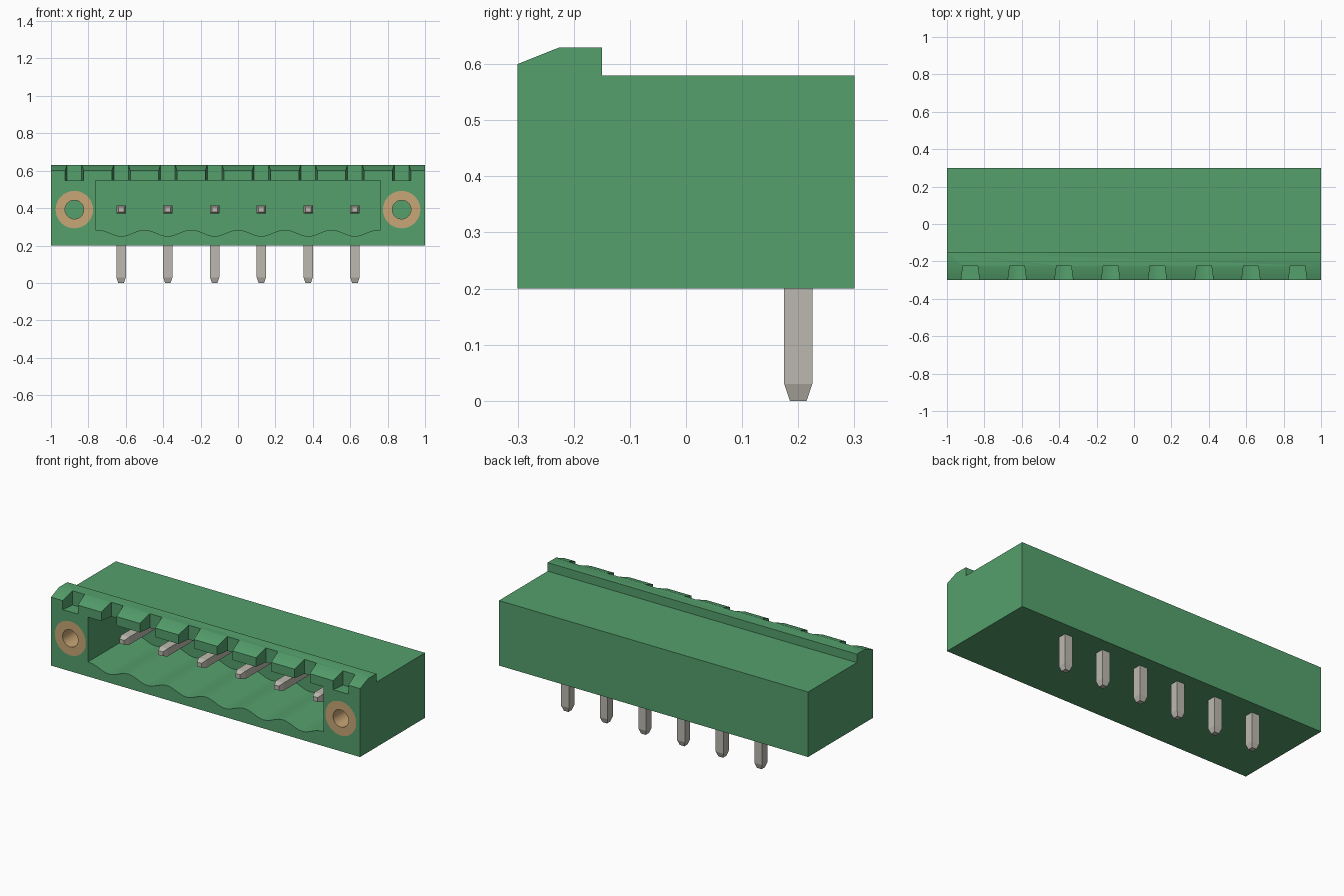
import bpy, bmesh, math

if "Cube" in bpy.data.objects:
    bpy.data.objects.remove(bpy.data.objects["Cube"], do_unlink=True)


def material(name, rgb):
    m = bpy.data.materials.new(name)
    m.use_nodes = True
    m.diffuse_color = (*rgb, 1)
    m.node_tree.nodes["Principled BSDF"].inputs["Base Color"].default_value = (*rgb, 1)
    return m


GREEN = material("green plastic", (0.09, 0.35, 0.15))
BRASS = material("brass", (0.58, 0.38, 0.18))
TIN = material("tinned metal", (0.50, 0.485, 0.425))


def finish(bm, name, mat):
    bmesh.ops.recalc_face_normals(bm, faces=bm.faces)
    mesh = bpy.data.meshes.new(name)
    bm.to_mesh(mesh)
    bm.free()
    mesh.materials.append(mat)
    ob = bpy.data.objects.new(name, mesh)
    bpy.context.collection.objects.link(ob)
    return ob


def prism_mesh(pts, axis, a, b):
    """Extrude a 2D outline along one axis from a to b."""
    place = {"x": lambda p, q, t: (t, p, q),
             "y": lambda p, q, t: (p, t, q),
             "z": lambda p, q, t: (p, q, t)}[axis]
    bm = bmesh.new()
    lo, hi = [[bm.verts.new(place(p, q, t)) for p, q in pts] for t in (a, b)]
    bm.faces.new(lo)
    bm.faces.new(hi)
    n = len(pts)
    for i in range(n):
        j = (i + 1) % n
        bm.faces.new((lo[i], lo[j], hi[j], hi[i]))
    return bm


def prism(name, pts, axis, a, b, mat=GREEN):
    return finish(prism_mesh(pts, axis, a, b), name, mat)


def circle(cx, cz, r, n=40):
    return [(cx + r * math.cos(2 * math.pi * i / n),
             cz + r * math.sin(2 * math.pi * i / n)) for i in range(n)]


def activate(ob):
    bpy.ops.object.select_all(action="DESELECT")
    ob.select_set(True)
    bpy.context.view_layer.objects.active = ob


def cut(ob, cutter):
    mod = ob.modifiers.new("cut", "BOOLEAN")
    mod.operation = "DIFFERENCE"
    mod.solver = "EXACT"
    mod.object = cutter
    activate(ob)
    bpy.ops.object.modifier_apply(modifier=mod.name)
    bpy.data.objects.remove(cutter, do_unlink=True)


def smooth(ob):
    activate(ob)
    bpy.ops.object.shade_smooth_by_angle(angle=math.radians(30))


PITCH = 0.25
PIN_Z = 0.392
FRONT = -0.3
CAVITY_TOP = 0.547

# Housing with the latch lip along the top front edge
housing = prism("housing", [(FRONT, 0.2), (0.3, 0.2), (0.3, 0.58), (-0.15, 0.58),
                            (-0.15, 0.63), (-0.225, 0.63), (FRONT, 0.6)], "x", -1, 1)

# Plug cavity with a scalloped floor
steps = 72
floor = []
for i in range(steps + 1):
    x = -0.75 + 1.5 * i / steps
    floor.append((x, 0.267 - 0.017 * math.cos(2 * math.pi * (x - PITCH / 2) / PITCH)))
outline = [(-0.762, 0.284)] + floor + [(0.762, 0.284), (0.762, CAVITY_TOP), (-0.762, CAVITY_TOP)]
cut(housing, prism("cavity_cutter", outline, "y", -0.4, 0.13))

# Tapered notches in the lip; the inner ones open into the cavity
for i in range(8):
    x = (i - 3.5) * PITCH
    bottom = CAVITY_TOP if i in (0, 7) else 0.5
    plan = [(x - 0.052, -0.32), (x + 0.052, -0.32), (x + 0.039, -0.222), (x - 0.039, -0.222)]
    cut(housing, prism("notch_cutter", plan, "z", bottom, 0.7))

# Threaded flange inserts at both ends
for side, label in ((-1, "right"), (1, "left")):
    x = side * 0.875
    cut(housing, prism("flange_cutter", circle(x, PIN_Z, 0.1), "y", -0.4, 0.0))
    insert = prism(label + "_flange_insert", circle(x, PIN_Z, 0.1), "y", FRONT, 0.0, BRASS)
    cut(insert, prism("bore_cutter", circle(x, PIN_Z, 0.05), "y", -0.4, 0.1, BRASS))
    smooth(insert)
smooth(housing)

# Right-angle contact pins with tapered tips
pin_outline = [(0.225, 0.03), (0.225, 0.415), (-0.15, 0.415), (-0.18, 0.405),
               (-0.18, 0.38), (-0.15, 0.37), (0.175, 0.37), (0.175, 0.03),
               (0.185, 0), (0.215, 0)]
for i in range(6):
    bm = prism_mesh(pin_outline, "x", -0.025, 0.025)
    for co, no in (((0, -0.15, 0), (0, 1, 0)), ((0, 0, 0.03), (0, 0, 1))):
        bmesh.ops.bisect_plane(bm, geom=bm.verts[:] + bm.edges[:] + bm.faces[:],
                               dist=1e-5, plane_co=co, plane_no=no)
    for v in bm.verts:
        if v.co.y < -0.17 or v.co.z < 0.01:
            v.co.x *= 0.6
    pin = finish(bm, f"contact_pin_{i + 1}", TIN)
    pin.location.x = (i - 2.5) * PITCH
